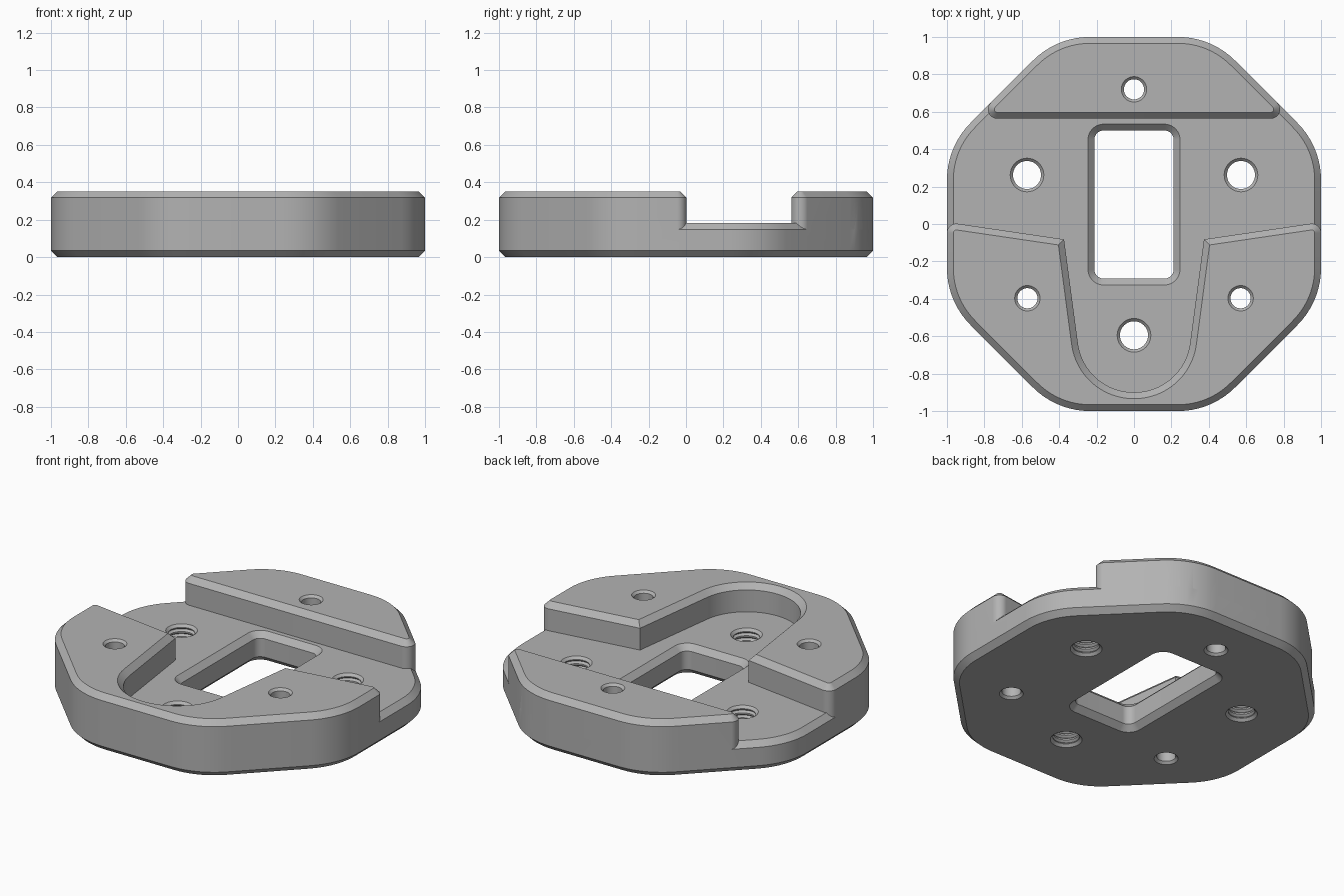
import bpy, bmesh, math
from mathutils import Vector

if "Cube" in bpy.data.objects:
    bpy.data.objects.remove(bpy.data.objects["Cube"], do_unlink=True)

TOP, FLOOR, CHAMFER = 0.352, 0.182, 0.034
OCT = math.tan(math.pi / 8)
ROUND = 0.43

metal = bpy.data.materials.new("grey metal")
metal.use_nodes = True
metal.diffuse_color = (0.45, 0.45, 0.45, 1)
metal.node_tree.nodes["Principled BSDF"].inputs["Base Color"].default_value = metal.diffuse_color


def rounded(corners):
    """Counter-clockwise outline with each (x, y, radius) corner filleted."""
    out = []
    for i, (x, y, r) in enumerate(corners):
        p = Vector((x, y))
        if r == 0:
            out.append(p)
            continue
        a = (Vector(corners[i - 1][:2]) - p).normalized()
        b = (Vector(corners[(i + 1) % len(corners)][:2]) - p).normalized()
        half = a.angle(b) / 2
        centre = p + (a + b).normalized() * (r / math.sin(half))
        start = p + a * (r / math.tan(half)) - centre
        turn = math.pi - 2 * half
        if a.x * b.y - a.y * b.x > 0:
            turn = -turn
        steps = max(2, round(abs(turn) / math.radians(5)))
        for k in range(steps + 1):
            t = turn * k / steps
            c, s = math.cos(t), math.sin(t)
            out.append(centre + Vector((start.x * c - start.y * s, start.x * s + start.y * c)))
    return out


def inset(loop, d):
    """Move every edge of the outline inward by d."""
    out = []
    for i, p in enumerate(loop):
        e = (p - loop[i - 1]).normalized()
        f = (loop[(i + 1) % len(loop)] - p).normalized()
        n, m = Vector((-e.y, e.x)), Vector((-f.y, f.x))
        out.append(p + (n + m) * (d / (1 + n.dot(m))))
    return out


def loft(name, rings):
    """Closed solid through a stack of (outline, height) rings."""
    bm = bmesh.new()
    layers = [[bm.verts.new((p.x, p.y, z)) for p in loop] for loop, z in rings]
    bm.faces.new(layers[0][::-1])
    bm.faces.new(layers[-1])
    for low, high in zip(layers, layers[1:]):
        for i in range(len(low)):
            bm.faces.new((low[i - 1], low[i], high[i], high[i - 1]))
    mesh = bpy.data.meshes.new(name)
    bm.to_mesh(mesh)
    bm.free()
    mesh.materials.append(metal)
    obj = bpy.data.objects.new(name, mesh)
    bpy.context.collection.objects.link(obj)
    return obj


def combine(target, other, operation):
    mod = target.modifiers.new("join", 'BOOLEAN')
    mod.operation, mod.solver, mod.object = operation, 'MANIFOLD', other
    bpy.context.view_layer.objects.active = target
    bpy.ops.object.modifier_apply(modifier=mod.name)
    bpy.data.objects.remove(other, do_unlink=True)


def block(name, loop):
    return loft(name, [(loop, FLOOR / 2), (loop, TOP - CHAMFER), (inset(loop, CHAMFER), TOP)])


def circle(x, y, r):
    n = 40
    return [Vector((x + r * math.cos(math.tau * i / n), y + r * math.sin(math.tau * i / n)))
            for i in range(n)]


def cut_hole(target, x, y, r, top, rim, threaded=False):
    """Countersunk through hole, with fine thread grooves if asked."""
    over = 0.02
    stack = [(r + rim + over, -over), (r, rim)]
    if threaded:
        pitch = (top - 2 * rim) / 5
        for i in range(5):
            z = rim + i * pitch
            stack += [(r, z + pitch * 0.15), (r + rim * 0.9, z + pitch * 0.5), (r, z + pitch * 0.85)]
    stack += [(r, top - rim), (r + rim + over, top + over)]
    combine(target, loft("hole_cutter", [(circle(x, y, q), z) for q, z in stack]), 'DIFFERENCE')


# Base plate: rounded octagon, chamfered above and below
octagon = rounded([(OCT, -1, ROUND), (1, -OCT, ROUND), (1, OCT, ROUND), (OCT, 1, ROUND),
                   (-OCT, 1, ROUND), (-1, OCT, ROUND), (-1, -OCT, ROUND), (-OCT, -1, ROUND)])
small = inset(octagon, CHAMFER)
plate = loft("octagonal_plate", [(small, 0), (octagon, CHAMFER),
                                 (octagon, FLOOR - CHAMFER), (small, FLOOR)])

# Raised back block
edge = 0.563
tip = 1 + OCT - edge
back = rounded([(tip, edge, 0.05), (OCT, 1, ROUND), (-OCT, 1, ROUND), (-tip, edge, 0.05)])
combine(plate, block("back_block", back), 'UNION')

# Raised front block with its U-shaped slot
right_half = [(OCT, -1, ROUND), (1, -OCT, ROUND), (1, 0.01, 0.05), (0.374, -0.082, 0),
              (0.265, -0.9, 0.3)]
left_half = [(-x, y, r) for x, y, r in reversed(right_half)]
combine(plate, block("front_block", rounded(right_half + left_half)), 'UNION')

# Rectangular window, chamfered on both faces
w, low, high, over = 0.212, -0.292, 0.5, 0.02
window = rounded([(w, low, 0.05), (w, high, 0.05), (-w, high, 0.05), (-w, low, 0.05)])
flare = inset(window, -CHAMFER - over)
combine(plate, loft("window_cutter", [(flare, -over), (window, CHAMFER), (window, FLOOR - CHAMFER),
                                      (flare, FLOOR + over)]), 'DIFFERENCE')

# Three threaded holes in the channel, three plain holes in the blocks
for x, y in ((-0.572, 0.262), (0.572, 0.262), (0, -0.595)):
    cut_hole(plate, x, y, 0.075, FLOOR, 0.015, threaded=True)
for x, y in ((-0.57, -0.397), (0.57, -0.397), (0, 0.72)):
    cut_hole(plate, x, y, 0.054, TOP, 0.014)

# Smooth rounded walls, crisp chamfer edges
bpy.ops.object.select_all(action='DESELECT')
plate.select_set(True)
bpy.context.view_layer.objects.active = plate
bpy.ops.object.shade_smooth_by_angle(angle=math.radians(25))
